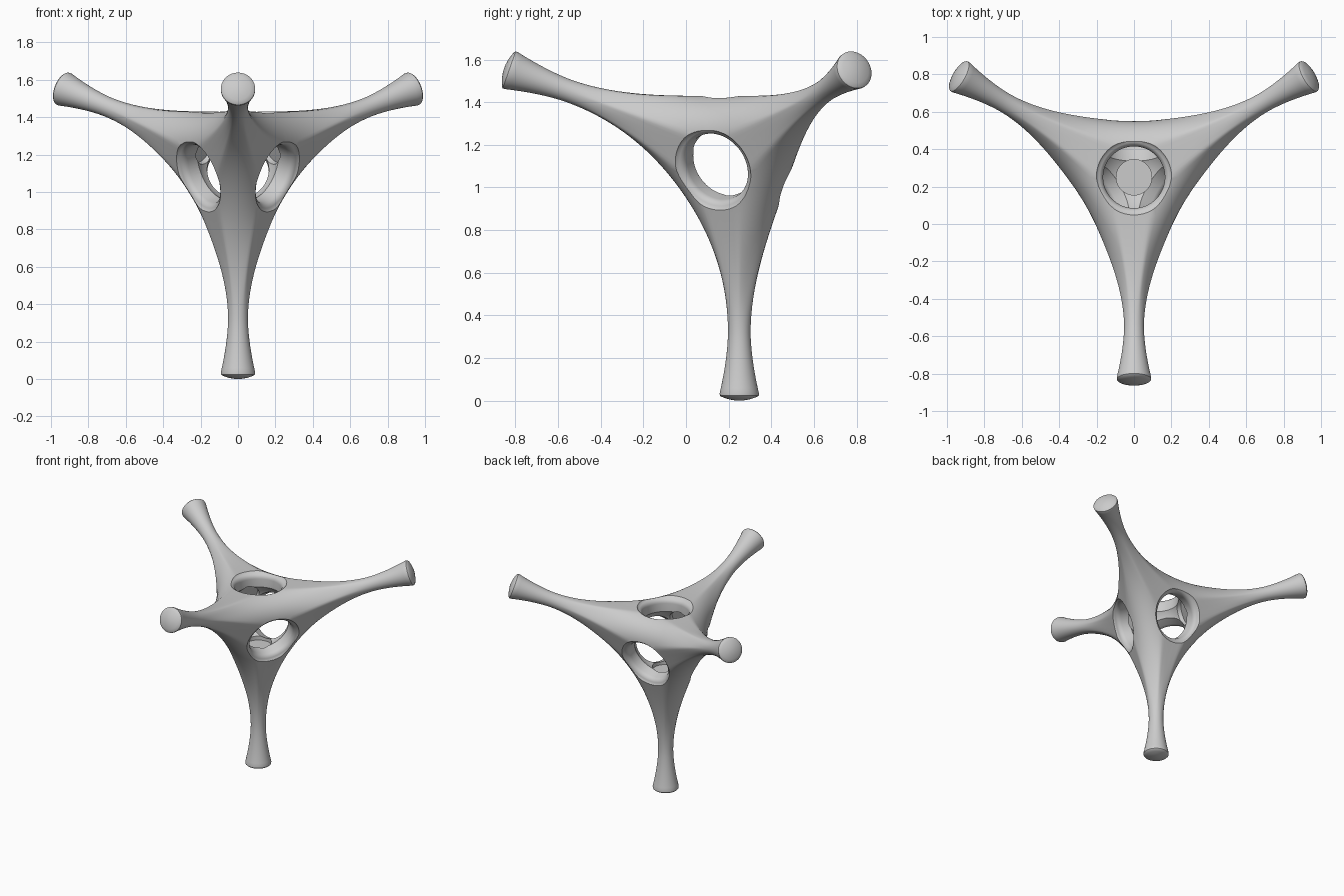
import bpy, bmesh, math
from mathutils import Vector

if "Cube" in bpy.data.objects:
    bpy.data.objects.remove(bpy.data.objects["Cube"])

C = Vector((0, 0.25, 1.17))          # centre of the tetrahedral node
L = 1.17                             # arm length
FACE, MID, TUBE = 0.26, 0.166, 0.164  # face distance, bar centre distance, bar radius
HOLE = 0.165
k = math.sqrt(8) / 3
ARMS = [Vector((0, 0, -1))] + [
    Vector((k * math.cos(math.radians(a)), k * math.sin(math.radians(a)), 1 / 3))
    for a in (-90, 30, 150)]


def frame(d, toward):
    u = (toward - d * toward.dot(d)).normalized()
    return u, d.cross(u)


def root(phi):
    """Start of an arm profile on the mirror plane between two arms: (a, r, slope)."""
    sector = math.radians(120)
    p = abs((phi + sector / 2) % sector - sector / 2)
    ray = Vector((0.70711 * math.cos(p), math.cos(p), math.sin(p)))
    ray.x = 0.70711 * math.cos(p)
    ray.normalize()
    m = Vector((1 / math.sqrt(3), math.sqrt(2 / 3), 0))
    face = Vector((1 / 3, k * 0.5, k * math.sqrt(3) / 2))
    radial = Vector((0, math.cos(p), math.sin(p)))
    touch = (m * MID + face * TUBE).normalized()
    if ray.dot(m) >= touch.dot(m):
        cs = ray.dot(m)
        dist = MID * cs + math.sqrt(TUBE ** 2 - MID ** 2 * (1 - cs * cs))
        n = ray * dist - m * MID
    else:
        dist = FACE / ray.dot(face)
        n = face
    pt = ray * dist
    return pt.x, pt.dot(radial), -n.x / n.dot(radial)


def arm_profile(phi):
    a0, r0, s = root(phi)
    a1, r1 = 0.85, 0.053
    w = a1 - a0
    pts = []
    for i in range(25):
        t = i / 24
        h00, h10 = 2 * t**3 - 3 * t**2 + 1, t**3 - 2 * t**2 + t
        pts.append((a0 + w * t, h00 * r0 + h10 * w * s + (1 - h00) * r1))
    for i in range(1, 13):            # flared foot
        t = i / 12
        pts.append((a1 + 0.285 * t, r1 + 0.039 * t**1.7))
    # rounded rim and domed end
    pts += [(1.145, 0.0915), (1.151, 0.086), (1.158, 0.068), (1.165, 0.045), (1.169, 0.02)]
    return pts


# Node body: four identical arms welded along their mirror planes
N = 72
bm = bmesh.new()
for i, d in enumerate(ARMS):
    u, v = frame(d, ARMS[(i + 1) % 4])
    cols = []
    for j in range(N):
        phi = 2 * math.pi * j / N
        out = u * math.cos(phi) + v * math.sin(phi)
        cols.append([bm.verts.new(C + d * a + out * r) for a, r in arm_profile(phi)])
    tip = bm.verts.new(C + d * L)
    for j in range(N):
        p, q = cols[j], cols[(j + 1) % N]
        for n in range(len(p) - 1):
            bm.faces.new((p[n], q[n], q[n + 1], p[n + 1]))
        bm.faces.new((p[-1], q[-1], tip))
bmesh.ops.remove_doubles(bm, verts=bm.verts, dist=1e-4)
bmesh.ops.recalc_face_normals(bm, faces=bm.faces)
me = bpy.data.meshes.new("tetrapod_node")
bm.to_mesh(me)
bm.free()
body = bpy.data.objects.new("tetrapod_node", me)
bpy.context.collection.objects.link(body)


def revolve(name, axis, profile, n=64):
    u = axis.orthogonal().normalized()
    v = axis.cross(u)
    b = bmesh.new()
    rings = [[b.verts.new(C + axis * h + (u * math.cos(2 * math.pi * j / n)
              + v * math.sin(2 * math.pi * j / n)) * r) for j in range(n)] for r, h in profile]
    for p, q in zip(rings, rings[1:]):
        for j in range(n):
            b.faces.new((p[j], p[(j + 1) % n], q[(j + 1) % n], q[j]))
    b.faces.new(rings[0])
    b.faces.new(rings[-1])
    bmesh.ops.recalc_face_normals(b, faces=b.faces)
    m = bpy.data.meshes.new(name)
    b.to_mesh(m)
    b.free()
    ob = bpy.data.objects.new(name, m)
    bpy.context.collection.objects.link(ob)
    ob.hide_render = True
    return ob


# Cutters: face holes with rounded mouths (shallow seat at the far end), plus round cavity
F = 0.04
arc = [(HOLE + F - F * math.cos(math.radians(t)), 0.212 + F * math.sin(math.radians(t)))
       for t in range(0, 76, 15)]
profile = [(0.095, -0.232), (0.095, -0.1), (HOLE, -0.02)] + arc + [(0.225, 0.29), (0.225, 0.4)]
cutters = [revolve("hole_cutter", -d, profile) for d in ARMS]
ball = [(0.223 * math.sin(math.radians(t)), -0.223 * math.cos(math.radians(t)))
        for t in range(4, 177, 4)]
cutters.append(revolve("cavity_cutter", Vector((0.31, 0.22, 0.92)).normalized(), ball))

bpy.context.view_layer.objects.active = body
body.select_set(True)
for c in cutters:
    mod = body.modifiers.new("cut", 'BOOLEAN')
    mod.operation = 'DIFFERENCE'
    mod.solver = 'EXACT'
    mod.object = c
    bpy.ops.object.modifier_apply(modifier=mod.name)
for c in cutters:
    bpy.data.objects.remove(c, do_unlink=True)

bpy.ops.object.shade_smooth_by_angle(angle=math.radians(30))
